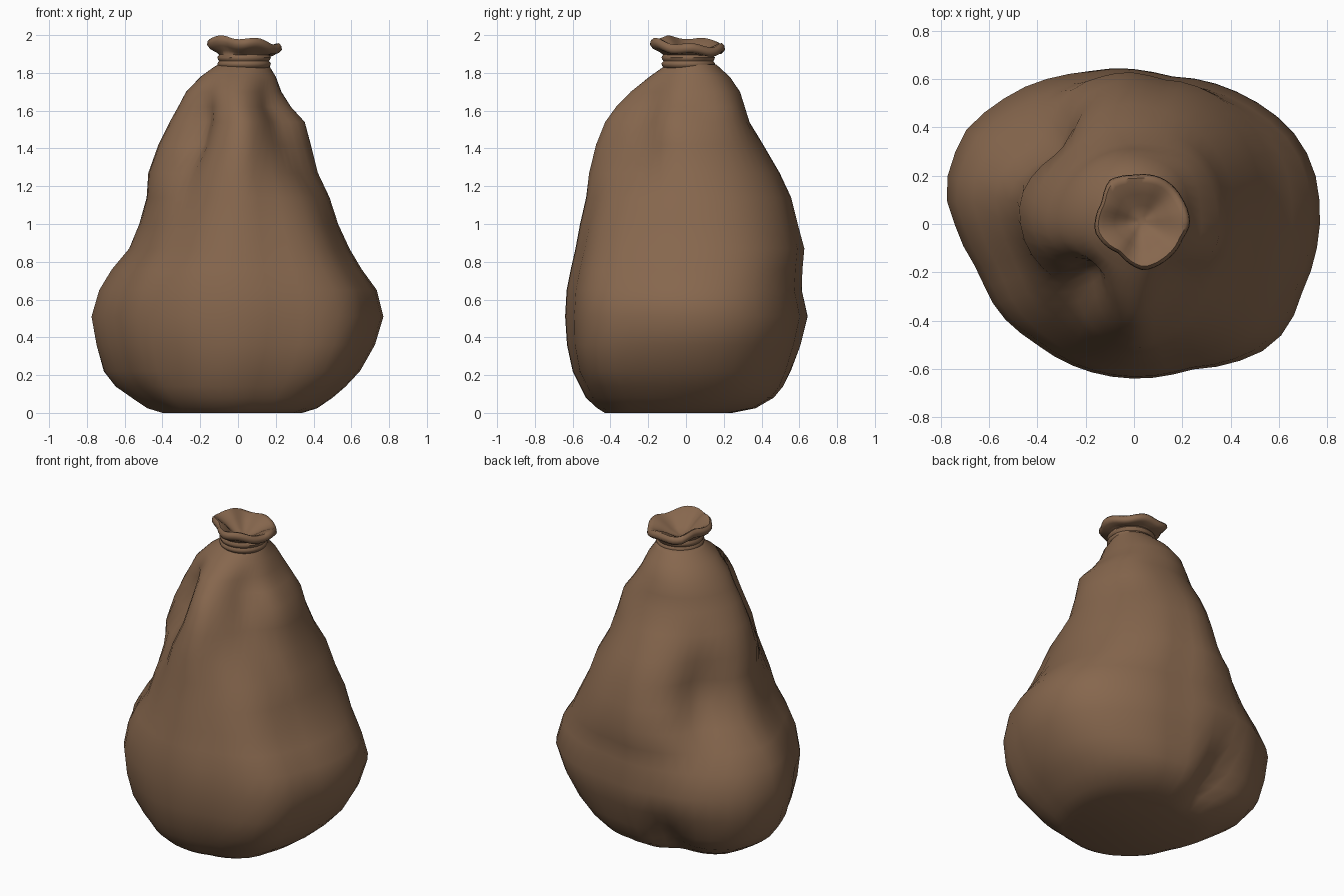
import bpy, bmesh, math
from mathutils import Vector

SEG = 48

# Body profile: z, x min, x max, y min, y max
PROFILE = [
    (0.00, -.40, .34, -.43, .25), (0.025, -.48, .42, -.47, .38),
    (0.08, -.56, .50, -.53, .48), (0.14, -.64, .57, -.56, .53),
    (0.22, -.70, .645, -.60, .565), (0.36, -.745, .725, -.63, .61),
    (0.51, -.775, .77, -.64, .645), (0.65, -.735, .735, -.632, .615),
    (0.76, -.67, .655, -.61, .62), (0.87, -.585, .59, -.585, .63),
    (1.00, -.535, .53, -.56, .595), (1.14, -.495, .485, -.525, .56),
    (1.27, -.48, .425, -.505, .50), (1.42, -.425, .39, -.465, .41),
    (1.54, -.37, .355, -.425, .335), (1.62, -.325, .28, -.375, .31),
    (1.70, -.28, .23, -.305, .285), (1.78, -.20, .20, -.20, .23),
    (1.83, -.13, .17, -.125, .175), (1.845, -.105, .165, -.105, .16),
]

# Widest plan outline (x, y), counter-clockwise
PLAN = [(.77, 0), (.74, .25), (.65, .40), (.46, .54), (.15, .62), (-.20, .64),
        (-.45, .58), (-.68, .40), (-.77, .14), (-.73, 0), (-.63, -.20),
        (-.55, -.37), (-.40, -.50), (-.14, -.63), (.24, -.61), (.55, -.52),
        (.64, -.43), (.69, -.30)]

# Cloth lip outline (x, y), counter-clockwise, around the neck centre
LIP = [(.23, 0), (.20, .10), (.12, .185), (0, .20), (-.10, .18), (-.13, .09),
       (-.16, -.03), (-.06, -.12), (.04, -.19), (.13, -.15), (.20, -.06)]

# Folds and bulges: centre, spread, outward push
FOLDS = [
    ((-.28, -.31, 1.47), (.18, .18, .30), -.19),   # flattened left front corner
    ((.26, -.28, 1.50), (.17, .17, .30), -.11),    # flattened right front corner
    ((-.40, .40, 1.00), (.22, .20, .32), -.17),    # flattened left back corner
    ((.22, .22, 1.60), (.14, .14, .18), .04),      # fuller right back corner
    ((.18, -.27, 1.42), (.07, .12, .20), -.025),   # front right valley
    ((.34, -.20, 1.30), (.10, .10, .08), -.02),    # dent under the shoulder
    ((.30, -.10, 1.57), (.08, .10, .07), .025),    # shoulder lump
    ((.02, -.40, 1.40), (.07, .15, .28), .03),     # front ridge
    ((-.24, .52, .08), (.14, .22, .20), -.14),     # back groove at the base
    ((-.62, .30, .25), (.16, .20, .18), .03),      # left back lobe
    ((-.35, -.50, .20), (.16, .18, .07), -.02),    # crease low at the front
    ((.48, -.46, .25), (.20, .20, .20), .03),      # full lower right front
]


def polar(points, angle, cx=0, cy=0):
    """Radius of an outline at an angle, interpolated between its points."""
    pts = sorted((math.atan2(y - cy, x - cx) % math.tau, math.hypot(x - cx, y - cy))
                 for x, y in points)
    pts = [(pts[-1][0] - math.tau, pts[-1][1])] + pts + [(pts[0][0] + math.tau, pts[0][1])]
    angle %= math.tau
    for (a, r), (b, s) in zip(pts, pts[1:]):
        if a <= angle <= b:
            t = (angle - a) / max(b - a, 1e-6)
            return r + (s - r) * t
    return pts[0][1]


def remap(v, lo, hi, a, b):
    return a + (v - lo) / (hi - lo) * (b - a)


def loft(name, rings, mat):
    bm = bmesh.new()
    loops = [[bm.verts.new(p) for p in ring] for ring in rings]
    for a, b in zip(loops, loops[1:]):
        for i in range(SEG):
            j = (i + 1) % SEG
            bm.faces.new((a[i], a[j], b[j], b[i]))
    bm.faces.new(loops[0][::-1])
    bm.faces.new(loops[-1])
    me = bpy.data.meshes.new(name)
    bm.to_mesh(me)
    bm.free()
    ob = bpy.data.objects.new(name, me)
    bpy.context.collection.objects.link(ob)
    me.materials.append(mat)
    bpy.context.view_layer.objects.active = ob
    ob.select_set(True)
    bpy.ops.object.shade_smooth_by_angle(angle=math.radians(60))
    ob.select_set(False)
    return ob


cloth = bpy.data.materials.new("brown cloth")
cloth.diffuse_color = (0.24, 0.135, 0.075, 1)
angles = [math.tau * i / SEG for i in range(SEG)]

# Sack body: plan outline becoming round toward the neck
rings = []
for z, x0, x1, y0, y1 in PROFILE:
    t = min(max((z - .8) / .9, 0), 1)
    t = t * t * (3 - 2 * t)
    raw = []
    for a in angles:
        r = polar(PLAN, a)
        raw.append(((r * (1 - t) + .77 * t) * math.cos(a), (r * (1 - t) + .77 * t) * math.sin(a)))
    xs, ys = [p[0] for p in raw], [p[1] for p in raw]
    ring = []
    for x, y in raw:
        p = Vector((remap(x, min(xs), max(xs), x0, x1), remap(y, min(ys), max(ys), y0, y1), z))
        out = Vector((p.x, p.y, 0)).normalized()
        push = sum(d * math.exp(-sum(((p[k] - c[k]) / s[k]) ** 2 for k in range(3)))
                   for c, s, d in FOLDS)
        ring.append(p + out * push)
    rings.append(ring)
loft("sack_body", rings, cloth)

# Tied neck and flared lip: z, size, share of the wavy lip outline
NECK = [(1.825, .13, 0), (1.838, .138, 0), (1.85, .142, 0), (1.862, .132, 0), (1.87, .137, 0),
        (1.882, .142, 0), (1.895, .132, .1), (1.905, .145, .5), (1.916, .175, .9),
        (1.935, .19, 1), (1.955, .187, 1), (1.968, .175, 1), (1.962, .155, 1),
        (1.935, .11, .8), (1.90, .065, .4), (1.88, .02, 0)]
CX, CY = .032, .012
rings = []
for z, size, wave in NECK:
    ring = []
    for a in angles:
        r = size * (1 - wave + wave * polar(LIP, a, CX, CY) / .187)
        x, y = r * math.cos(a), r * math.sin(a)
        tilt = wave * (-.10 * x - .09 * y + .009 * math.sin(5 * a + 1))
        ring.append((CX + x, CY + y, min(z + tilt, 2.0)))
    rings.append(ring)
loft("tied_neck", rings, cloth)
